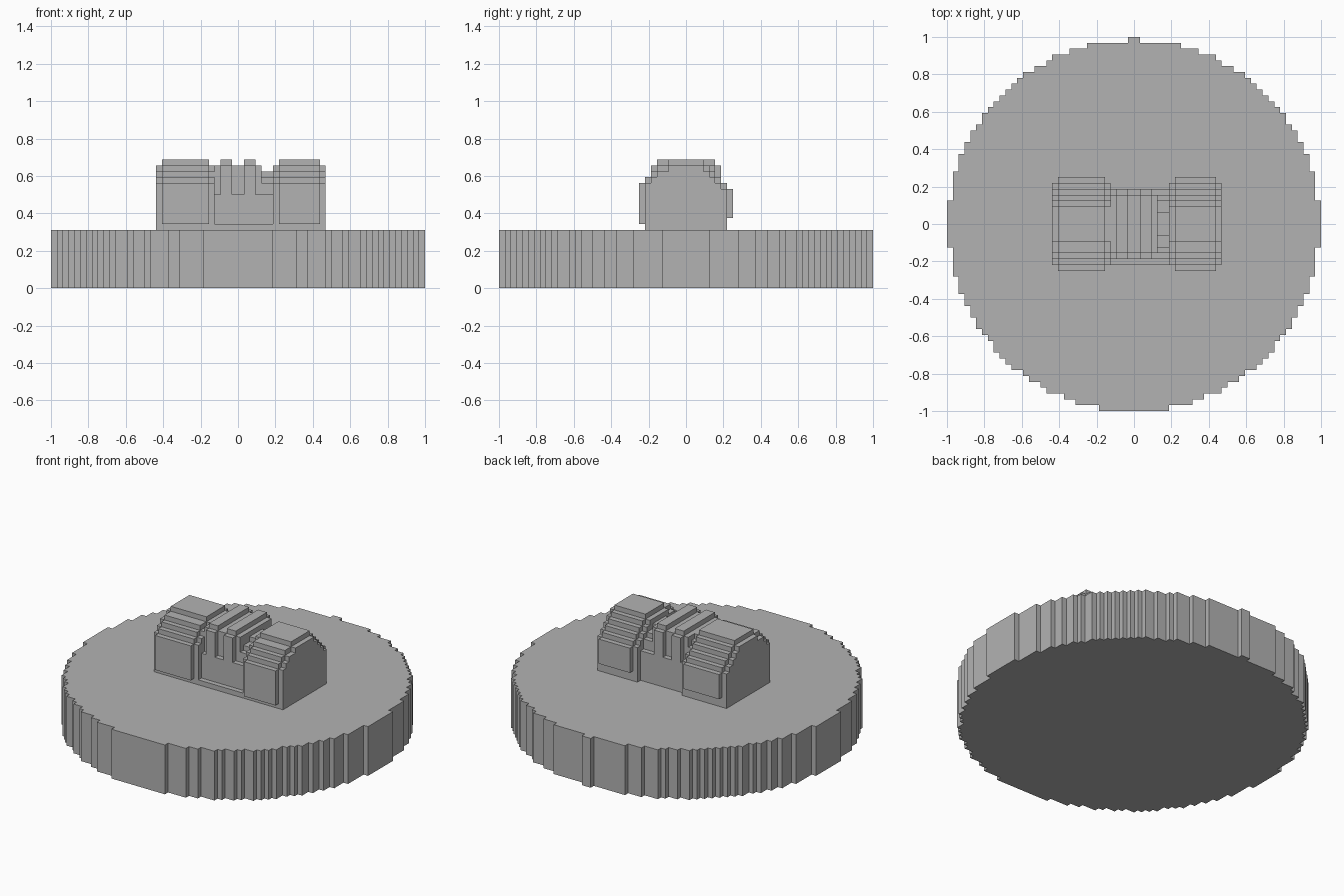
import bpy, bmesh, math
from mathutils import Vector

U = 1 / 32  # one block

if "Cube" in bpy.data.objects:
    bpy.data.objects.remove(bpy.data.objects["Cube"], do_unlink=True)

grey = bpy.data.materials.new("stone grey")
grey.use_nodes = True
color = (0.45, 0.45, 0.45, 1)
grey.diffuse_color = color
grey.node_tree.nodes["Principled BSDF"].inputs["Base Color"].default_value = color


def prism(name, points, direction):
    """Extrude a flat outline, given in blocks, along a direction."""
    bm = bmesh.new()
    face = bm.faces.new([bm.verts.new(Vector(p) * U) for p in points])
    result = bmesh.ops.extrude_face_region(bm, geom=[face], use_keep_orig=True)
    moved = [g for g in result["geom"] if isinstance(g, bmesh.types.BMVert)]
    bmesh.ops.translate(bm, verts=moved, vec=Vector(direction) * U)
    bmesh.ops.recalc_face_normals(bm, faces=bm.faces)
    mesh = bpy.data.meshes.new(name)
    bm.to_mesh(mesh)
    bm.free()
    mesh.materials.append(grey)
    obj = bpy.data.objects.new(name, mesh)
    bpy.context.collection.objects.link(obj)
    return obj


def stairs(steps, side, bottom):
    """Rising outline of (half depth, top height) steps on one side."""
    points, z = [], bottom
    for depth, top in steps:
        points += [(side * depth, z), (side * depth, top)]
        z = top
    return points


def stepped(name, x0, x1, front, back=None, low=(10, 10)):
    """Block running along x with stair-stepped front and back."""
    outline = stairs(front, -1, low[0]) + stairs(back or front, 1, low[1])[::-1]
    if low[0] != low[1]:
        outline += [(0, low[1]), (0, low[0])]
    return prism(name, [(x0, y, z) for y, z in outline], (x1 - x0, 0, 0))


# Round base with a block-stepped rim, its centre slightly off the grid
rim = []
for row in range(-32, 32):
    dy = row + 0.5 + 0.25
    half = math.floor(math.sqrt(1009 - dy * dy) + 0.5)
    if rim and rim[-1][0] == half:
        rim[-1] = (half, row + 1)
    else:
        rim += [(half, row), (half, row + 1)]
outline = [(x, y, 0) for x, y in rim] + [(-x, y, 0) for x, y in reversed(rim)]
prism("round_base", outline, (0, 0, 10))

# End blocks: inner body plus a slightly larger rounded sleeve
body_front = [(7, 18), (6, 19), (5, 20), (3, 21)]
body_back = [(7, 17), (6, 18), (5, 19), (4, 20), (3, 21)]
sleeve_front = [(8, 18), (7, 19), (6, 20), (5, 21), (3, 22)]
sleeve_back = [(8, 17), (7, 18), (6, 19), (5, 20), (4, 21), (3, 22)]
for side, x0, x1 in (("right", -14, -4), ("left", 6, 15)):
    stepped(side + "_end_body", x0, x1, body_front, body_back)
    stepped(side + "_end_sleeve", x0 + 1, x1 - 1, sleeve_front, sleeve_back, (11, 12))

# Middle: lower block with a front ledge, recessed core and lower neck
stepped("middle_block", -4, 6, [(7, 11), (6, 16)], [(6, 16)])
stepped("middle_core", -4, 4, [(5, 21)], low=(16, 16))
stepped("middle_neck", 4, 6, [(5, 18), (4, 19), (2, 20)], low=(16, 16))

# Two raised ribs around the core
for side, x0 in (("right", -3), ("left", 1)):
    stepped(side + "_rib", x0, x0 + 2, [(6, 21), (5, 22)], low=(16, 16))
